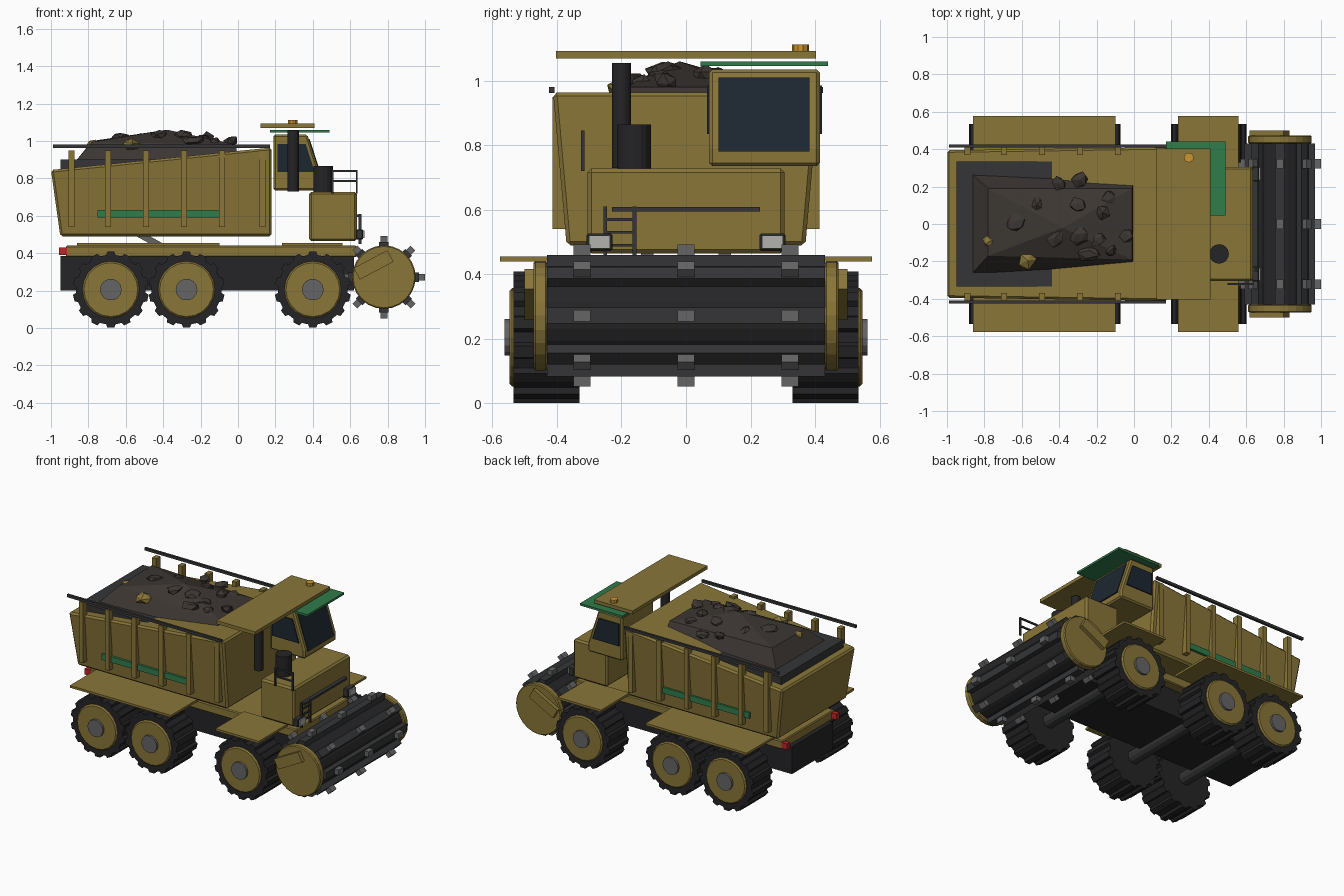
import bpy, bmesh, math, random
from mathutils import Vector, Matrix

if "Cube" in bpy.data.objects:
    bpy.data.objects.remove(bpy.data.objects["Cube"])

random.seed(4)


def mat(name, c):
    m = bpy.data.materials.new(name)
    m.diffuse_color = (*c, 1)
    m.use_nodes = True
    m.node_tree.nodes["Principled BSDF"].inputs["Base Color"].default_value = m.diffuse_color
    return m


TAN = mat("ochre_paint", (0.25, 0.18, 0.04))
DARK = mat("dark_steel", (0.035, 0.036, 0.038))
RUBBER = mat("rubber", (0.018, 0.018, 0.02))
STEEL = mat("worn_steel", (0.13, 0.13, 0.13))
GREEN = mat("green_paint", (0.03, 0.2, 0.07))
GLASS = mat("dark_glass", (0.012, 0.02, 0.03))
ORE = mat("ore", (0.045, 0.037, 0.032))
RED = mat("red_lamp", (0.5, 0.02, 0.02))
AMBER = mat("amber_lamp", (0.6, 0.3, 0.03))
LAMP = mat("lamp", (0.45, 0.45, 0.43))


def finish(name, bm, m, bevel=0.0):
    bmesh.ops.recalc_face_normals(bm, faces=bm.faces)
    me = bpy.data.meshes.new(name)
    bm.to_mesh(me)
    bm.free()
    ob = bpy.data.objects.new(name, me)
    bpy.context.collection.objects.link(ob)
    me.materials.append(m)
    if bevel:
        b = ob.modifiers.new("bevel", 'BEVEL')
        b.width, b.segments = bevel, 1
    return ob


def box(name, x, y, z, m, bevel=0.0):
    """Box from (min, max) pairs."""
    bm = bmesh.new()
    bmesh.ops.create_cube(bm, size=1)
    for v in bm.verts:
        v.co = Vector([(a + b) / 2 + c * (b - a) for (a, b), c in zip((x, y, z), v.co)])
    return finish(name, bm, m, bevel)


def prism(name, pts, y0, y1, m, bevel=0.0):
    """Extrude an x-z outline along y."""
    bm = bmesh.new()
    f = bm.faces.new([bm.verts.new((x, y0, z)) for x, z in pts])
    r = bmesh.ops.extrude_face_region(bm, geom=[f])
    bmesh.ops.translate(bm, vec=(0, y1 - y0, 0),
                        verts=[g for g in r["geom"] if isinstance(g, bmesh.types.BMVert)])
    return finish(name, bm, m, bevel)


def ring(cx, cz, r, n):
    return [(cx + r * math.cos(2 * math.pi * i / n), cz + r * math.sin(2 * math.pi * i / n)) for i in range(n)]


def bar(p, q, w, r=0):
    """Four-point outline of a bar from p to q in x-z."""
    d = (Vector(q) - Vector(p)).normalized() * w / 2
    n = Vector((-d.y, d.x))
    return [Vector(p) + n, Vector(q) + n, Vector(q) - n, Vector(p) - n]


def upright(name, x, y, z, r, m, n=16):
    bm = bmesh.new()
    bmesh.ops.create_cone(bm, cap_ends=True, segments=n, radius1=r, radius2=r, depth=z[1] - z[0],
                          matrix=Matrix.Translation((x, y, (z[0] + z[1]) / 2)))
    return finish(name, bm, m)


def sides(s, a, b):
    return tuple(sorted((s * a, s * b)))


# Chassis and deck
box("chassis", (-0.95, 0.62), (-0.22, 0.22), (0.2, 0.385), RUBBER)
box("deck", (-0.92, 0.635), (-0.28, 0.28), (0.38, 0.44), TAN, 0.006)

# Wheels: lugged tyre, rim and hub, three axles
for i, wx in enumerate((-0.68, -0.275, 0.4)):
    prism(f"axle_{i}", ring(wx, 0.205, 0.045, 12), -0.36, 0.36, DARK)
    for s in (-1, 1):
        lugs = []
        for k in range(14):
            for da, r in ((-0.3, 0.187), (-0.2, 0.204), (0.2, 0.204), (0.3, 0.187)):
                a = 2 * math.pi * (k + 0.5 + da) / 14
                lugs.append((wx + r * math.cos(a), 0.205 + r * math.sin(a)))
        prism(f"tyre_{i}_{s}", lugs, *sides(s, 0.33, 0.535), RUBBER)
        prism(f"rim_{i}_{s}", ring(wx, 0.205, 0.152, 20), *sides(s, 0.5, 0.547), TAN, 0.008)
        prism(f"hub_{i}_{s}", ring(wx, 0.205, 0.058, 14), *sides(s, 0.54, 0.562), STEEL)

# Hopper body with sloping top
bm = bmesh.new()
secs = ((-0.95, 0.49, 0.37, -1.0, 0.845, 0.395), (0.18, 0.49, 0.37, 0.18, 0.965, 0.412))
loops = [[bm.verts.new(c) for c in ((xb, -wb, zb), (xb, wb, zb), (xt, wt, zt), (xt, -wt, zt))]
         for xb, zb, wb, xt, zt, wt in secs]
for k in range(4):
    j = (k + 1) % 4
    bm.faces.new((loops[0][k], loops[0][j], loops[1][j], loops[1][k]))
bm.faces.new(loops[0])
bm.faces.new(loops[1])
finish("hopper", bm, TAN, 0.012)
box("hopper_rim", (-0.95, 0.05), (-0.335, 0.335), (0.83, 0.902), DARK)

# Parts mirrored on both sides
for s in (-1, 1):
    for k, px in enumerate((-0.89, -0.695, -0.493, -0.29, -0.085, 0.13)):
        box(f"hopper_rib_{k}_{s}", (px - 0.016, px + 0.016), sides(s, 0.37, 0.414), (0.54, 0.95), TAN)
    box(f"side_rail_{s}", (-0.99, 0.17), sides(s, 0.408, 0.424), (0.962, 0.98), DARK)
    box(f"green_stripe_{s}", (-0.75, -0.1), sides(s, 0.37, 0.395), (0.59, 0.63), GREEN)
    box(f"rear_fender_{s}", (-0.86, -0.1), sides(s, 0.27, 0.577), (0.44, 0.455), TAN)
    box(f"front_fender_{s}", (0.235, 0.56), sides(s, 0.27, 0.577), (0.44, 0.455), TAN)
    box(f"tail_lamp_{s}", (-0.957, -0.91), sides(s, 0.25, 0.28), (0.39, 0.43), RED)
    box(f"lamp_housing_{s}", (0.63, 0.668), sides(s, 0.228, 0.308), (0.473, 0.527), DARK, 0.005)
    box(f"headlamp_{s}", (0.66, 0.677), sides(s, 0.235, 0.301), (0.48, 0.52), LAMP)
    prism(f"tipping_strut_{s}", bar((-0.56, 0.52), (-0.38, 0.42), 0.035), *sides(s, 0.1, 0.14), STEEL)
    prism(f"drum_plate_{s}", ring(0.78, 0.272, 0.17, 24), *sides(s, 0.43, 0.473), TAN, 0.006)
    prism(f"drum_arm_{s}", bar((0.635, 0.29), (0.815, 0.385), 0.07), *sides(s, 0.47, 0.5), TAN)

# Ore mound and loose rocks
bm = bmesh.new()
base = [bm.verts.new(c) for c in ((-0.87, -0.27, 0.89), (0, -0.22, 0.89), (0, 0.23, 0.89), (-0.87, 0.27, 0.89))]
top = [bm.verts.new(c) for c in ((-0.78, -0.17, 0.995), (-0.01, -0.19, 0.98), (-0.01, 0.19, 0.98), (-0.78, 0.19, 1.0))]
peak = bm.verts.new((-0.38, -0.02, 1.06))
for k in range(4):
    j = (k + 1) % 4
    bm.faces.new((base[k], base[j], top[j], top[k]))
    bm.faces.new((top[k], top[j], peak))
bm.faces.new(base)
finish("ore_mound", bm, ORE)
spots = [(-.4, .22), (-.29, .24), (-.7, .14), (-.63, .01), (-.17, .06), (-.2, -.08), (-.12, -.14), (-.04, -.06),
         (-.3, -.06), (-.42, -.07), (-.24, -.15), (-.52, .1), (-.13, .13), (-.3, .1), (-.57, -.19), (-.77, -.09)]
for k, (rx, ry) in enumerate(spots):
    bm = bmesh.new()
    bmesh.ops.create_icosphere(bm, subdivisions=1, radius=1)
    for v in bm.verts:
        v.co *= random.uniform(0.75, 1.2)
    z = 1.055 - 0.13 * abs(rx + 0.38) - 0.27 * abs(ry)
    size = Matrix.Diagonal((random.uniform(.04, .065), random.uniform(.035, .06), random.uniform(.025, .035), 1))
    rot = Matrix.Rotation(random.uniform(0, 6), 4, 'Z') @ Matrix.Rotation(random.uniform(-.4, .4), 4, 'X')
    bmesh.ops.transform(bm, matrix=Matrix.Translation((rx, ry, z)) @ rot @ size, verts=bm.verts)
    finish(f"rock_{k}", bm, TAN if k > 13 else ORE)

# Engine housing, canopy and exhausts
box("engine_housing", (0.38, 0.635), (-0.305, 0.305), (0.465, 0.728), TAN, 0.012)
box("canopy", (0.12, 0.41), (-0.403, 0.403), (1.069, 1.092), TAN)
box("sun_visor", (0.17, 0.49), (0.045, 0.44), (1.045, 1.059), GREEN)
upright("beacon", 0.293, 0.355, (1.09, 1.112), 0.026, AMBER, 10)
upright("exhaust_stack", 0.295, -0.2, (0.73, 1.055), 0.03, RUBBER)
upright("air_filter", 0.455, -0.16, (0.72, 0.865), 0.052, RUBBER)

# Cab with sloping windscreen
prism("cab", [(0.19, 0.735), (0.45, 0.735), (0.45, 0.79), (0.37, 1.035), (0.19, 1.035)], 0.072, 0.415, TAN, 0.01)
prism("windscreen", [(0.44, 0.78), (0.458, 0.78), (0.383, 1.01), (0.365, 1.01)], 0.1, 0.383, GLASS)
prism("side_windows", [(0.21, 0.835), (0.41, 0.835), (0.362, 0.985), (0.21, 0.985)], 0.065, 0.422, GLASS)

# Handrail beside the engine
for px in (0.505, 0.635):
    box(f"handrail_post_{px}", (px - .005, px + .005), (-0.325, -0.315), (0.72, 0.845), DARK)
for pz in (0.785, 0.84):
    box(f"handrail_bar_{pz}", (0.5, 0.64), (-0.325, -0.315), (pz - .005, pz + .005), DARK)

# Front ladder and bumper bar
for py in (-0.25, -0.16):
    box(f"ladder_post_{py}", (0.645, 0.66), (py - .006, py + .006), (0.45, 0.61), DARK)
for pz in (0.49, 0.53, 0.57):
    box(f"ladder_rung_{pz}", (0.647, 0.657), (-0.25, -0.16), (pz - .004, pz + .004), DARK)
box("bumper_bar", (0.632, 0.66), (-0.23, 0.23), (0.594, 0.608), DARK)

# Cutting drum with bars and teeth
C = Vector((0.78, 0.272))
prism("drum_core", ring(*C, 0.155, 24), -0.44, 0.44, RUBBER)
for k in range(8):
    d = Vector((math.cos(k * math.pi / 4), math.sin(k * math.pi / 4)))
    prism(f"drum_bar_{k}", bar(C + d * 0.13, C + d * 0.188, 0.05), -0.43, 0.43, DARK)
    for ty in (-0.322, 0, 0.322):
        prism(f"drum_tooth_{k}_{ty}", bar(C + d * 0.165, C + d * 0.22, 0.036), ty - 0.026, ty + 0.026, STEEL)
